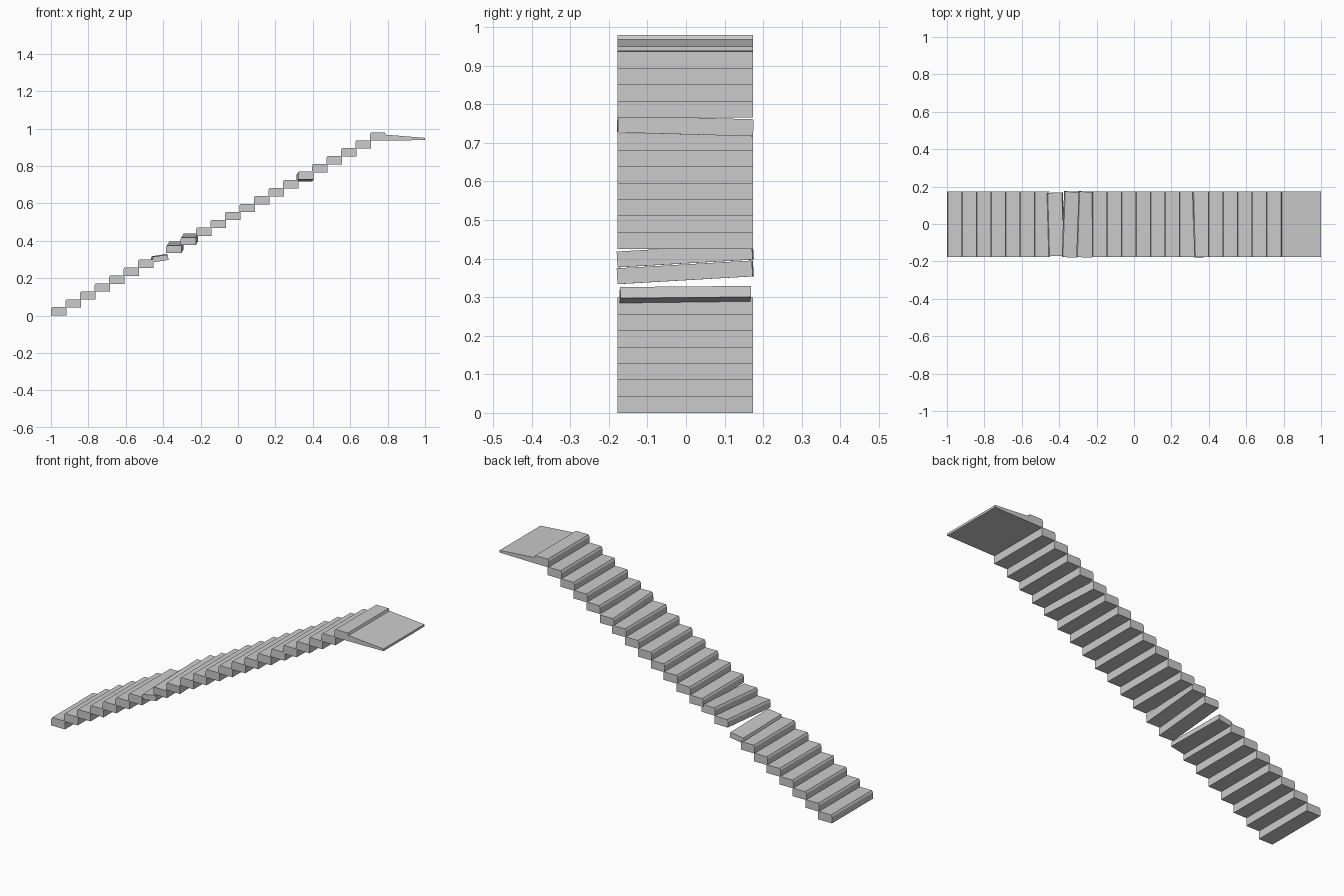
import bpy, bmesh
from math import radians
from mathutils import Matrix, Vector

cube = bpy.data.objects.get("Cube")
if cube:
    bpy.data.objects.remove(cube, do_unlink=True)

STEPS = 23
RUN, RISE = 0.0775, 0.0425      # spacing of the steps
DEPTH, HEIGHT = 0.083, 0.0445   # size of one block
WIDTH, MID_Y = 0.351, -0.002

stone = bpy.data.materials.new("pale grey stone")
stone.use_nodes = True
grey = (0.6, 0.6, 0.6, 1)
stone.diffuse_color = grey
stone.node_tree.nodes["Principled BSDF"].inputs["Base Color"].default_value = grey


def extrude_profile(name, profile, width=WIDTH):
    """Extrude an x-z outline evenly to both sides along y."""
    bm = bmesh.new()
    face = bm.faces.new([bm.verts.new((x, -width / 2, z)) for x, z in profile])
    new = bmesh.ops.extrude_face_region(bm, geom=[face])["geom"]
    bmesh.ops.translate(bm, vec=(0, width, 0),
                        verts=[v for v in new if isinstance(v, bmesh.types.BMVert)])
    bmesh.ops.recalc_face_normals(bm, faces=bm.faces)
    mesh = bpy.data.meshes.new(name)
    bm.to_mesh(mesh)
    bm.free()
    mesh.materials.append(stone)
    obj = bpy.data.objects.new(name, mesh)
    bpy.context.collection.objects.link(obj)
    return obj


def block_profile(depth, height):
    """Block outline with a small worn nosing on the riser side."""
    d, h = depth / 2, height / 2
    return [(-d, -h), (d, -h), (d, h), (-d + 0.006, h), (-d, h - 0.01)]


# Loose steps: centre shift in x, z; roll, pitch, yaw in degrees; height
loose = {
    7: (-0.003, -0.013, 0.5, -9, 1.5, 0.029),
    8: (0, 0.002, 3.3, 0, -2, 0.041),
    9: (0, 0.003, 3.3, 0, -2, 0.041),
    17: (0, -0.001, -1.6, 0, 1.5, 0.044),
}

# Flight of steps
for i in range(STEPS - 1):
    dx, dz, roll, pitch, yaw, height = loose.get(i, (0, 0, 0, 0, 0, HEIGHT))
    width = WIDTH - 0.012 if i == 7 else WIDTH
    step = extrude_profile(f"step_{i + 1:02d}", block_profile(DEPTH, height), width)
    centre = Vector((-1 + RUN * i + DEPTH / 2 + dx, MID_Y,
                     RISE * i + HEIGHT / 2 + dz))
    turn = (Matrix.Rotation(radians(yaw), 4, "Z")
            @ Matrix.Rotation(radians(pitch), 4, "Y")
            @ Matrix.Rotation(radians(roll), 4, "X"))
    step.data.transform(Matrix.Translation(centre) @ turn)

# Top step with its sloping landing
x0, z0 = -1 + RUN * (STEPS - 1), RISE * (STEPS - 1)
landing = extrude_profile("top_landing", [
    (x0, z0), (1, z0 + 0.003), (1, z0 + 0.015), (x0 + 0.085, z0 + 0.032),
    (x0 + 0.08, z0 + HEIGHT), (x0 + 0.006, z0 + HEIGHT), (x0, z0 + 0.034)])
landing.data.transform(Matrix.Translation((0, MID_Y, 0)))
